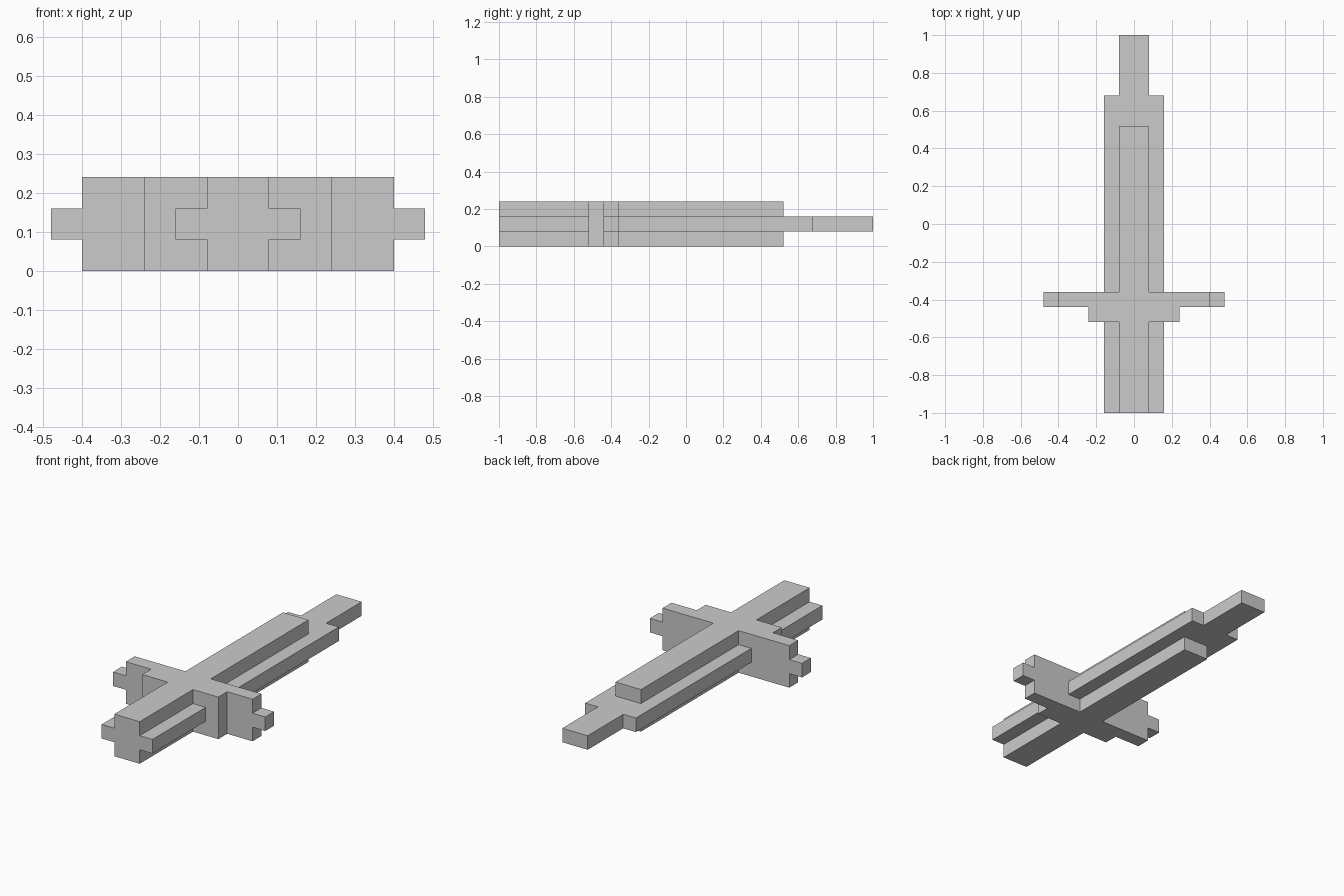
import bpy, bmesh
from mathutils import Vector

if "Cube" in bpy.data.objects:
    bpy.data.objects.remove(bpy.data.objects["Cube"])

U = 0.08  # block size: the sword is 25 blocks long


def blocks(*boxes):
    """Set of block cells; each box is (half width, y0, y1, z0, z1)."""
    return {(x, y, z) for w, y0, y1, z0, z1 in boxes
            for x in range(-w, w) for y in range(y0, y1) for z in range(z0, z1)}


parts = {
    # cross-shaped handle: tall core and wide middle layer
    "grip": blocks((1, 0, 6, 0, 3), (2, 0, 6, 1, 2)),
    # stepped crossguard with small end nubs
    "guard": blocks((3, 6, 7, 0, 3), (5, 7, 8, 0, 3), (6, 7, 8, 1, 2)),
    # raised ridge, wide edges and narrow tip
    "blade": blocks((1, 8, 19, 0, 3), (2, 8, 21, 1, 2), (1, 21, 25, 1, 2)),
}
solid = set().union(*parts.values())


def build(name, cells):
    """Skin the outer faces of the cells, then merge flat areas."""
    bm = bmesh.new()
    for c in cells:
        for axis in range(3):
            for s in (-1, 1):
                n = [0, 0, 0]
                n[axis] = s
                if tuple(a + b for a, b in zip(c, n)) in solid:
                    continue
                n = Vector(n)
                u = Vector([float(i == (axis + 1) % 3) for i in range(3)])
                v = n.cross(u)
                mid = Vector(c) + Vector((0.5, 0.5, 0.5)) + n / 2
                ring = [mid + (u * a + v * b) / 2
                        for a, b in ((-1, -1), (1, -1), (1, 1), (-1, 1))]
                bm.faces.new([bm.verts.new(p * U + Vector((0, -1, 0))) for p in ring])
    bmesh.ops.remove_doubles(bm, verts=bm.verts, dist=0.001)
    bmesh.ops.dissolve_limit(bm, angle_limit=0.01, verts=bm.verts, edges=bm.edges)
    mesh = bpy.data.meshes.new(name)
    bm.to_mesh(mesh)
    bm.free()
    bpy.context.collection.objects.link(bpy.data.objects.new(name, mesh))


for name, cells in parts.items():
    build(name, cells)
